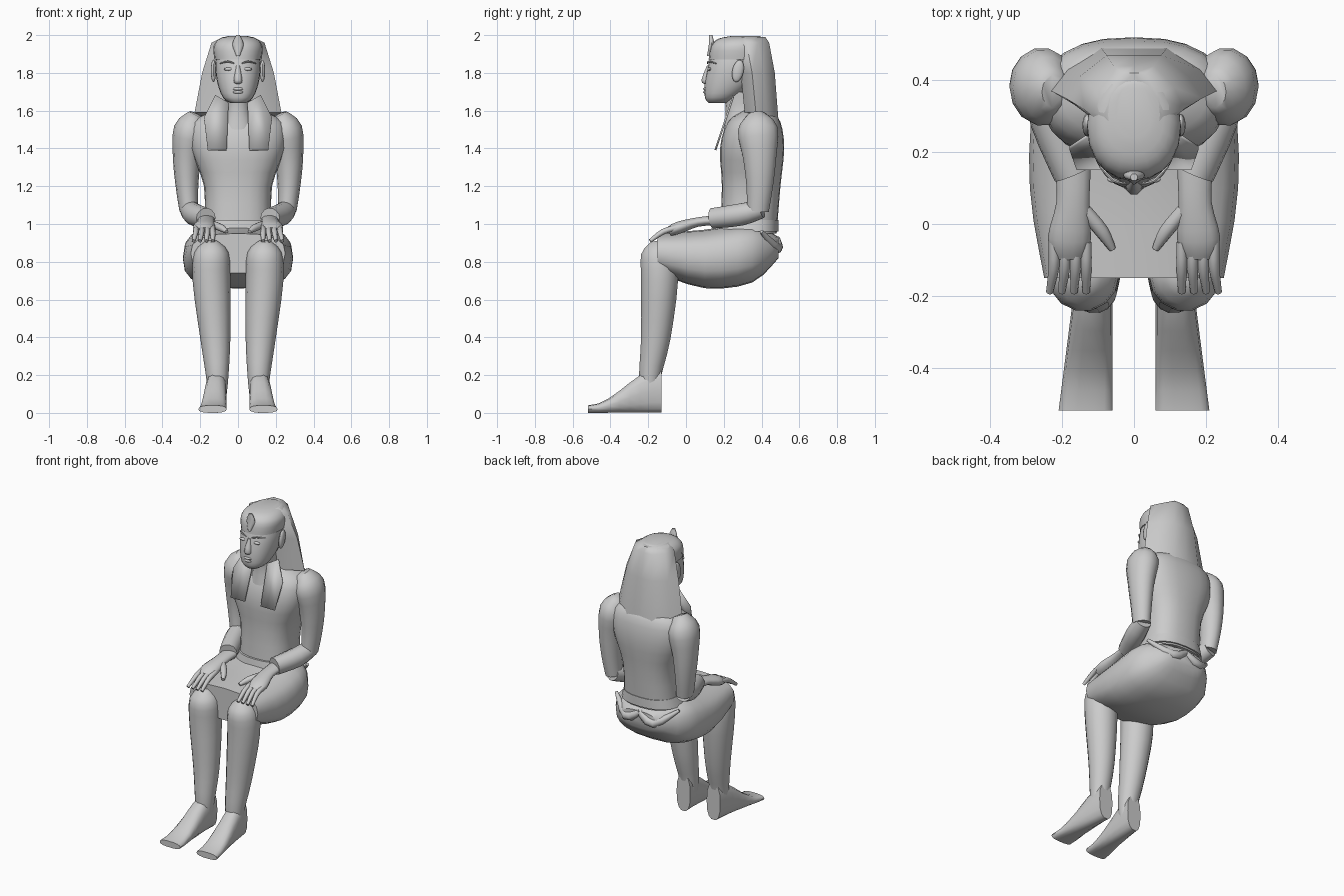
import bpy, bmesh
from math import sin, cos, pi, radians
from mathutils import Vector, Matrix

cube = bpy.data.objects.get("Cube")
if cube:
    bpy.data.objects.remove(cube)

X, Y, Z = Vector((1, 0, 0)), Vector((0, 1, 0)), Vector((0, 0, 1))

grey = (.6, .6, .6, 1)
stone = bpy.data.materials.new("grey stone")
stone.use_nodes = True
stone.diffuse_color = grey
stone.node_tree.nodes["Principled BSDF"].inputs["Base Color"].default_value = grey


def finish(name, bm, mirror=False):
    """Turn a bmesh into a smooth-shaded object, mirrored for paired parts."""
    bmesh.ops.recalc_face_normals(bm, faces=bm.faces)
    mesh = bpy.data.meshes.new(name)
    bm.to_mesh(mesh)
    bm.free()
    mesh.materials.append(stone)
    ob = bpy.data.objects.new(name, mesh)
    bpy.context.collection.objects.link(ob)
    bpy.ops.object.select_all(action='DESELECT')
    ob.select_set(True)
    bpy.context.view_layer.objects.active = ob
    bpy.ops.object.shade_smooth_by_angle(angle=radians(50))
    if mirror:
        ob.modifiers.new("Mirror", 'MIRROR').use_mirror_merge = False
    return ob


def skin(name, rings, mirror=False):
    """Join rings of points into one capped surface."""
    bm = bmesh.new()
    loops = [[bm.verts.new(p) for p in ring] for ring in rings]
    for a, b in zip(loops, loops[1:]):
        for i in range(len(a)):
            bm.faces.new((a[i - 1], a[i], b[i], b[i - 1]))
    bm.faces.new(loops[0])
    bm.faces.new(loops[-1])
    return finish(name, bm, mirror)


def smooth(rows, steps=3):
    """Add in-between sections along a smooth spline through the given ones."""
    rows = [Vector(r) for r in rows]
    out = []
    for i in range(len(rows) - 1):
        a, b = rows[i], rows[i + 1]
        before, after = rows[max(i - 1, 0)], rows[min(i + 2, len(rows) - 1)]
        for k in range(steps):
            t = k / steps
            ease = t * t * (3 - 2 * t)
            out.append(a + (b - a) * ease + (b - before) * (t * (1 - t) ** 2 / 2)
                       - (after - a) * (t * t * (1 - t) / 2))
    return out + [rows[-1]]


def oval(centre, u, v, sides, power=2.0):
    """Rounded ring around a centre with half axes u and v."""
    def bulge(t):
        return (1 if t >= 0 else -1) * abs(t) ** (2 / power)
    turns = [2 * pi * i / sides for i in range(sides)]
    return [centre + u * bulge(cos(a)) + v * bulge(sin(a)) for a in turns]


def stack(name, rows, sides=20, power=2.2):
    """Level sections given as height, front, back, half width."""
    skin(name, [oval(Y * (front + back) / 2 + Z * z, X * width, Y * (back - front) / 2, sides, power)
                for z, front, back, width in smooth(rows)])


def limb(name, rows, depth=1.0, sides=14, across=X):
    """Mirrored tube along a path of x, y, z, radius."""
    rows = smooth(rows)
    path = [Vector(r[:3]) for r in rows]
    rings = []
    for i, row in enumerate(rows):
        along = (path[min(i + 1, len(path) - 1)] - path[max(i - 1, 0)]).normalized()
        u = (across - along * along.dot(across)).normalized()
        rings.append(oval(path[i], u * row[3], along.cross(u) * row[3] * depth, sides))
    skin(name, rings, True)


def lump(name, place, size, tilt=0.0, mirror=False):
    """Small ellipsoid."""
    bm = bmesh.new()
    shape = Matrix.Translation(place) @ Matrix.Rotation(tilt, 4, 'X') @ Matrix.Diagonal((*size, 1))
    bmesh.ops.create_uvsphere(bm, u_segments=12, v_segments=8, radius=1, matrix=shape)
    finish(name, bm, mirror)


# Torso and neck
stack("torso", [(.95, .18, .48, .18), (1.2, .19, .5, .18), (1.4, .18, .52, .25),
                (1.54, .22, .5, .24), (1.6, .3, .45, .12)], sides=24, power=2.5)
stack("neck", [(1.5, .2, .4, .1), (1.6, .21, .4, .07), (1.7, .2, .4, .07)])

# Kilt over the lap: sections from the knees back, as y, half width, top, bottom
kilt = [(-.15, .25, .95, .74), (.1, .29, .97, .66), (.35, .27, 1, .69), (.49, .13, .93, .82)]
skin("kilt", [oval(Y * y + Z * (top + low) / 2, X * width, Z * (top - low) / 2, 20, 2.7)
              for y, width, top, low in smooth(kilt)])

# Waistband, with cloth gathered below it at the back
stack("waistband", [(.96, .16, .49, .2), (1.02, .17, .49, .18)], sides=24, power=2.5)
limb("gathered_cloth", [(.23, .4, .96, .01), (.1, .48, .87, .03), (0, .48, .92, .02)],
     sides=8, across=Z)

# Lower legs
limb("lower_leg", [(.14, -.16, .91, .03), (.14, -.15, .85, .09), (.14, -.14, .7, .1),
                   (.12, -.16, .4, .08), (.11, -.19, .2, .06), (.11, -.19, .1, .05)])

# Feet slope from the ankle to the toes and widen forward
foot = []
for i in range(8):
    s = i / 7
    half_height = .02 + .05 * (1 + cos(pi * s))
    middle = Vector((.11 + .025 * s, -.13 - .39 * s, half_height))
    foot.append(oval(middle, X * (.05 + .025 * s), Z * half_height, 14, 2.6))
skin("foot", foot, True)

# Arms bent at the elbow
limb("upper_arm", [(.22, .37, 1.58, .04), (.25, .38, 1.5, .09), (.27, .39, 1.35, .075),
                   (.27, .39, 1.2, .06), (.26, .38, 1.07, .05)], depth=1.2)
limb("forearm", [(.26, .4, 1.08, .05), (.23, .29, 1.05, .06), (.17, .14, 1.03, .055)])

# Hands resting on the knees
limb("hand", [(.17, .16, 1.02, .05), (.17, .06, 1.01, .046), (.18, -.04, .98, .06),
              (.18, -.09, .96, .045)], depth=.55)
for i, finger in enumerate(("index", "middle", "ring", "little")):
    x = .133 + .03 * i
    limb(finger + "_finger", [(x, -.05, .98, .015), (x, -.12, .96, .015),
                              (x + .004 * i, -.19, .91, .01)], sides=8)
limb("thumb", [(.14, .04, 1, .02), (.09, -.02, .98, .02), (.06, -.07, .96, .01)], sides=8)

# Head and face
stack("head", [(1.64, .12, .22, .04), (1.67, .1, .27, .08), (1.75, .1, .36, .11),
               (1.85, .12, .39, .12), (1.95, .15, .4, .1)], sides=24)
stack("nose", [(1.84, .11, .15, .01), (1.76, .08, .15, .025), (1.74, .1, .15, .015)], sides=10)
for name, z in (("upper_lip", 1.715), ("lower_lip", 1.698)):
    lump(name, (0, .105, z), (.03, .014, .009))
lump("eye", (.05, .124, 1.82), (.025, .01, .009), mirror=True)
lump("ear", (.13, .275, 1.81), (.014, .03, .06), radians(-12), mirror=True)
limb("eyebrow", [(.02, .113, 1.85, .003), (.055, .12, 1.86, .005), (.095, .16, 1.85, .003)],
     sides=6, across=Z)

# Cloth hood: half width and depth of its widest corner at each height
hood = []
for z, width, corner in ((1.59, .23, .37), (1.8, .19, .35), (1.96, .14, .32), (1.99, .08, .3)):
    front, back = corner - .06, corner + .12
    half = [(width / 2, front), (width, corner), (width * .8, corner + .06), (width * .4, back)]
    outline = [(0, front)] + half + [(0, back)] + [(-x, y) for x, y in reversed(half)]
    # the hem hangs lower behind
    dip = .4 if not hood else 0
    hood.append([Vector((x, y, z - dip * max(0, y - corner))) for x, y in outline])
skin("hood", hood)

# Rounded crown with a forehead serpent
stack("crown", [(1.87, .12, .42, .125), (1.94, .13, .42, .13), (1.98, .17, .41, .1),
                (1.995, .24, .39, .05)])
stack("forehead_serpent", [(1.89, .11, .14, .01), (1.95, .12, .15, .03), (2, .12, .14, .01)],
      sides=10)

# Headdress lappets sloping down onto the chest
bm = bmesh.new()
corners = [(.06, 1.39), (.16, 1.39), (.18, 1.56), (.12, 1.68), (.05, 1.64)]
bm.faces.new([bm.verts.new((x, .16 + (z - 1.39) / 3, z)) for x, z in corners])
lappet = finish("lappet", bm, mirror=True)
lappet.modifiers.new("Thickness", 'SOLIDIFY').thickness = .01
